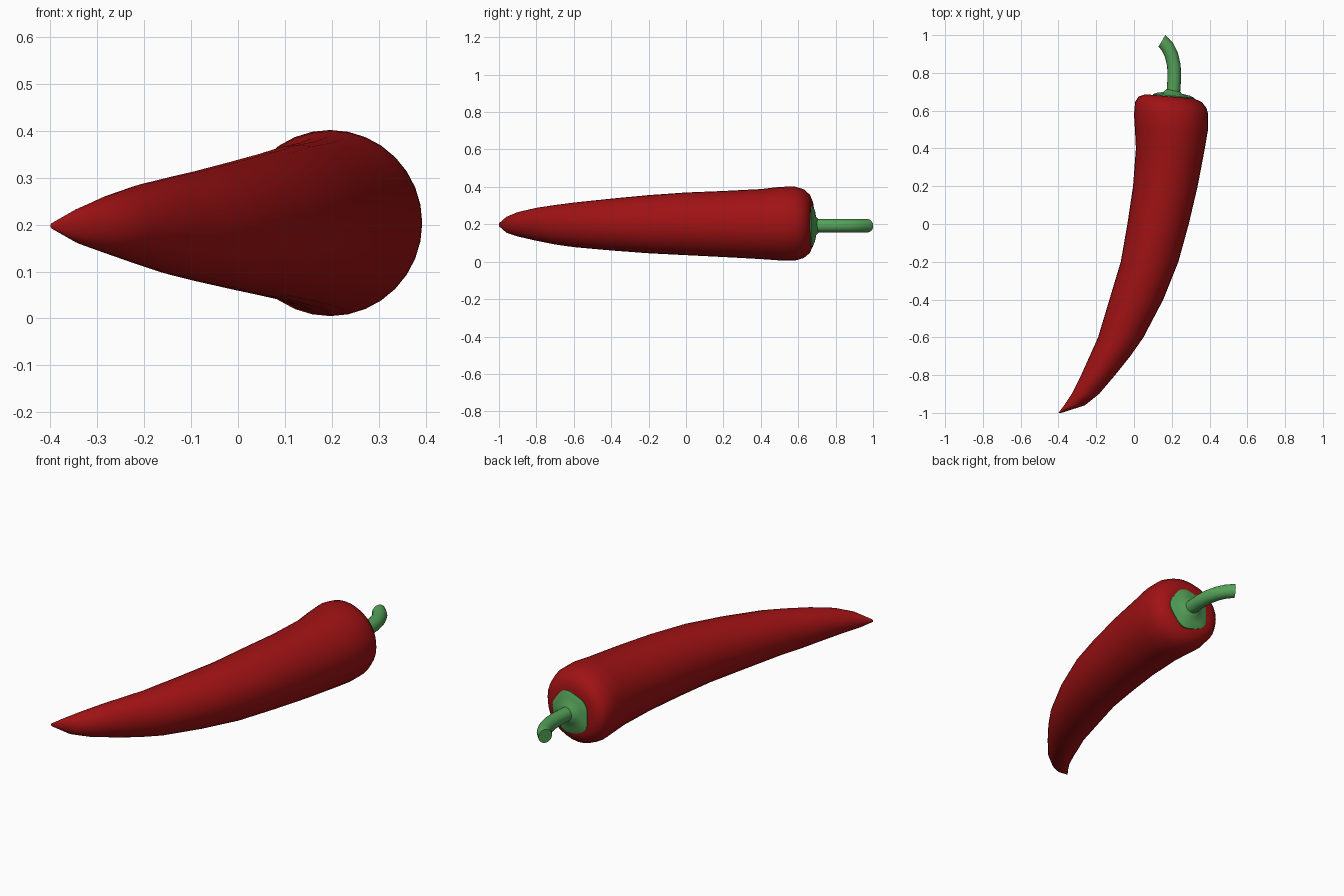
import bpy, bmesh, math
from mathutils import Vector, Matrix

cube = bpy.data.objects.get("Cube")
if cube:
    bpy.data.objects.remove(cube, do_unlink=True)


def make_material(name, colour):
    mat = bpy.data.materials.new(name)
    mat.use_nodes = True
    mat.diffuse_color = colour
    mat.node_tree.nodes["Principled BSDF"].inputs["Base Color"].default_value = colour
    return mat


red = make_material("chili red", (0.35, 0.006, 0.007, 1))
green = make_material("stem green", (0.09, 0.36, 0.1, 1))


def skin_rings(name, rings, mat, sharp_angle):
    """Join equal rings of points into one closed, smooth tube."""
    bm = bmesh.new()
    loops = [[bm.verts.new(p) for p in ring] for ring in rings]
    count = len(loops[0])
    for a, b in zip(loops, loops[1:]):
        for i in range(count):
            j = (i + 1) % count
            bm.faces.new((a[i], a[j], b[j], b[i]))
    for end in (loops[0], loops[-1]):
        bm.faces.new(end)
    bmesh.ops.recalc_face_normals(bm, faces=bm.faces[:])
    mesh = bpy.data.meshes.new(name)
    bm.to_mesh(mesh)
    bm.free()
    mesh.materials.append(mat)
    obj = bpy.data.objects.new(name, mesh)
    bpy.context.collection.objects.link(obj)
    bpy.ops.object.select_all(action="DESELECT")
    obj.select_set(True)
    bpy.context.view_layer.objects.active = obj
    bpy.ops.object.shade_smooth_by_angle(angle=math.radians(sharp_angle))
    return obj


def circle(count):
    return [(math.cos(math.tau * i / count), math.sin(math.tau * i / count))
            for i in range(count)]


# Pepper body: y, left edge, right edge, bottom, top of each section
sections = [
    (-1.0, -.40, -.385, .19, .205), (-.96, -.37, -.26, .155, .24),
    (-.9, -.33, -.185, .135, .265), (-.8, -.28, -.10, .112, .288),
    (-.7, -.235, -.02, .092, .303), (-.6, -.19, .05, .078, .316),
    (-.4, -.13, .155, .06, .337), (-.2, -.07, .235, .045, .356),
    (0, -.035, .29, .035, .37), (.2, -.005, .337, .025, .378),
    (.4, .01, .375, .014, .388), (.5, .005, .392, .007, .4),
    (.58, 0, .393, .005, .402), (.63, .006, .384, .02, .387),
    (.66, .025, .36, .045, .36), (.675, .06, .32, .08, .325),
    (.675, .12, .27, .13, .27),
]
body = []
for y, x0, x1, z0, z1 in sections:
    tilt = -0.09 if y > 0.6 else 0
    rx, rz = (x1 - x0) / 2, (z1 - z0) / 2
    body.append([((x0 + x1) / 2 + rx * c, y + tilt * rx * c, (z0 + z1) / 2 + rz * s)
                 for c, s in circle(32)])
skin_rings("pepper_body", body, red, 60)

# Calyx: shallow flared cap with a wavy rim
calyx = []
for radius, y in ((.107, .655), (.11, .678), (.085, .688), (.05, .694), (.034, .71)):
    ring = []
    for i, (c, s) in enumerate(circle(40)):
        r = radius * (1 + (.04 * math.cos(math.tau * i / 8) if radius > .08 else 0))
        ring.append((.205 + r * c, y - .09 * r * c, .19 + r * s))
    calyx.append(ring)
skin_rings("calyx", calyx, green, 50)

# Stem: round tube swept along a bending path, cut flat at the end
path = [Vector((x, y, .192)) for x, y in
        ((.205, .66), (.21, .72), (.214, .78), (.211, .84), (.198, .895), (.177, .938), (.148, .97))]
stem = []
for i, p in enumerate(path):
    along = (path[min(i + 1, len(path) - 1)] - path[max(i - 1, 0)]).normalized()
    if i == len(path) - 1:
        along = Vector((-.85, .5, 0)).normalized()
    side = along.cross(Vector((0, 0, 1)))
    stem.append([p + .036 * (side * c + Vector((0, 0, 1)) * s) for c, s in circle(16)])
skin_rings("stem", stem, green, 50)
